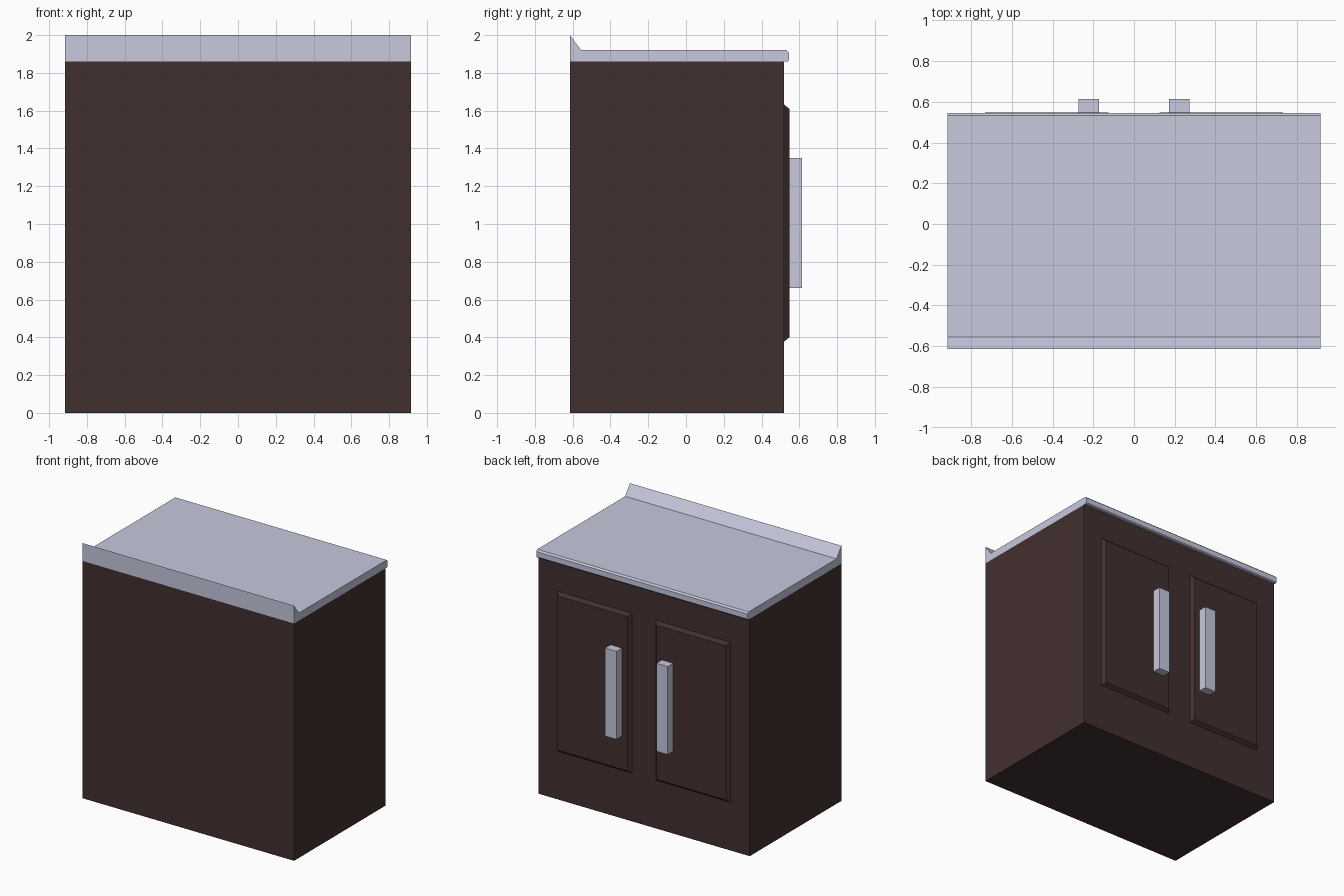
import bpy, bmesh, math

if "Cube" in bpy.data.objects:
    bpy.data.objects.remove(bpy.data.objects["Cube"])


def material(name, rgb):
    m = bpy.data.materials.new(name)
    m.diffuse_color = (*rgb, 1)
    m.use_nodes = True
    m.node_tree.nodes["Principled BSDF"].inputs["Base Color"].default_value = m.diffuse_color
    return m


WOOD = material("dark_brown_wood", (0.055, 0.029, 0.029))
STEEL = material("pale_blue_grey", (0.57, 0.58, 0.72))


def finish(name, bm, mat):
    bmesh.ops.recalc_face_normals(bm, faces=bm.faces)
    me = bpy.data.meshes.new(name)
    bm.to_mesh(me)
    bm.free()
    me.materials.append(mat)
    ob = bpy.data.objects.new(name, me)
    bpy.context.collection.objects.link(ob)
    bpy.ops.object.select_all(action='DESELECT')
    ob.select_set(True)
    bpy.context.view_layer.objects.active = ob
    bpy.ops.object.shade_smooth_by_angle(angle=math.radians(30))
    return ob


def box(name, x, y, z, mat, taper=0.0):
    """Box from ranges; taper shrinks the +y face in x and z."""
    bm = bmesh.new()
    bmesh.ops.create_cube(bm, size=1)
    for v in bm.verts:
        t = taper if v.co.y > 0 else 0
        sx, sz = math.copysign(1, v.co.x), math.copysign(1, v.co.z)
        v.co = (x[sx > 0] - sx * t, y[v.co.y > 0], z[sz > 0] - sz * t)
    return finish(name, bm, mat)


# Cabinet body
box("cabinet_body", (-0.917, 0.917), (-0.615, 0.52), (0, 1.86), WOOD)

# Worktop with sloped splash edge, extruded along x from its side profile
profile = [(-0.615, 1.86), (0.538, 1.86), (0.545, 1.867), (0.545, 1.908),
           (0.533, 1.92), (-0.555, 1.92), (-0.615, 2.0)]
bm = bmesh.new()
face = bm.faces.new([bm.verts.new((-0.917, y, z)) for y, z in profile])
ext = bmesh.ops.extrude_face_region(bm, geom=[face], use_keep_orig=True)
moved = [g for g in ext["geom"] if isinstance(g, bmesh.types.BMVert)]
bmesh.ops.translate(bm, verts=moved, vec=(1.834, 0, 0))
finish("worktop", bm, STEEL)

# Doors with bevelled edges, and their bar handles
for side, s in (("left", -1), ("right", 1)):
    box(side + "_door", sorted((s * 0.095, s * 0.76)), (0.51, 0.547),
        (0.37, 1.64), WOOD, taper=0.03)
    box(side + "_handle", sorted((s * 0.173, s * 0.272)), (0.54, 0.615),
        (0.66, 1.35), STEEL)
